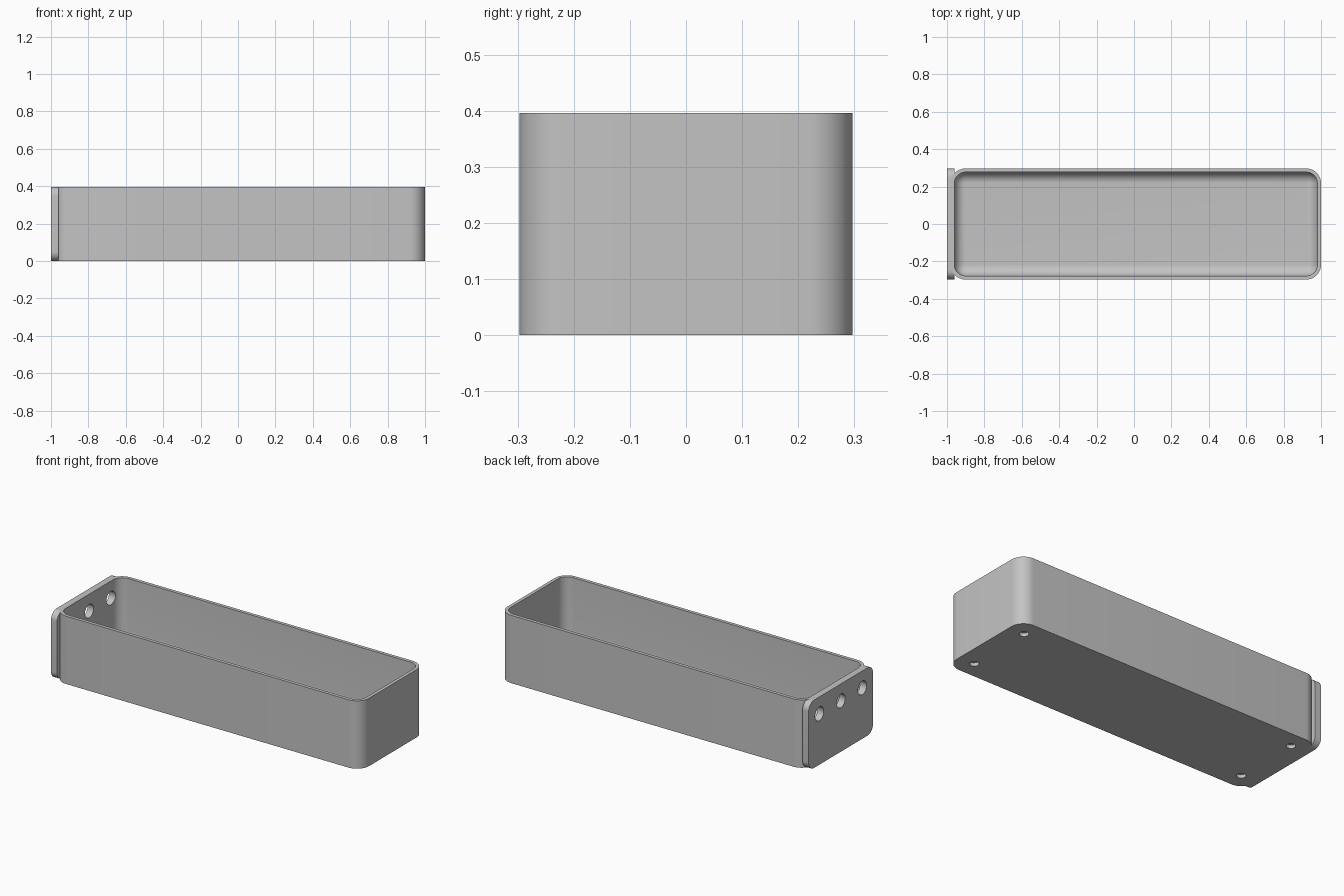
import bpy
import bmesh
import math
from mathutils import Matrix, Vector

if "Cube" in bpy.data.objects:
    bpy.data.objects.remove(bpy.data.objects["Cube"])

S = 2 / 202                     # design units to scene units
LENGTH, WIDTH, HEIGHT = 200, 60, 40
WALL, FLOOR, CORNER = 2, 3, 8
PLATE, PLATE_CORNER = 3.98, 5
ARC = 12                        # segments per rounded corner

grey = bpy.data.materials.new("plain grey")
grey.use_nodes = True
grey.diffuse_color = (0.55, 0.55, 0.55, 1)
grey.node_tree.nodes["Principled BSDF"].inputs["Base Color"].default_value = grey.diffuse_color


def rounded_rect(w, h, r):
    """Outline points of a rounded rectangle, counter-clockwise."""
    pts = []
    for i, (sx, sy) in enumerate([(1, 1), (-1, 1), (-1, -1), (1, -1)]):
        for k in range(ARC + 1):
            a = math.pi / 2 * (i + k / ARC)
            pts.append((sx * (w / 2 - r) + r * math.cos(a),
                        sy * (h / 2 - r) + r * math.sin(a)))
    return pts


def make_object(name, bm, matrix):
    bmesh.ops.remove_doubles(bm, verts=bm.verts, dist=0.001)
    bmesh.ops.recalc_face_normals(bm, faces=bm.faces)
    bm.transform(Matrix.Scale(S, 4) @ matrix)
    mesh = bpy.data.meshes.new(name)
    bm.to_mesh(mesh)
    bm.free()
    mesh.materials.append(grey)
    obj = bpy.data.objects.new(name, mesh)
    bpy.context.collection.objects.link(obj)
    return obj


def loft(name, rings, matrix):
    """Skin a stack of (width, height, radius, level) rounded rectangles."""
    bm = bmesh.new()
    loops = [[bm.verts.new((x, y, z)) for x, y in rounded_rect(w, h, r)]
             for w, h, r, z in rings]
    for a, b in zip(loops, loops[1:]):
        for i in range(len(a)):
            j = (i + 1) % len(a)
            bm.faces.new((a[i], a[j], b[j], b[i]))
    bm.faces.new(loops[0][::-1])
    bm.faces.new(loops[-1])
    return make_object(name, bm, matrix)


def hole_cutter(radius, depth, centre, axis):
    bm = bmesh.new()
    bmesh.ops.create_cone(bm, cap_ends=True, segments=40, radius1=radius,
                          radius2=radius, depth=depth)
    turn = Vector((0, 0, 1)).rotation_difference(Vector(axis)).to_matrix().to_4x4()
    cutter = make_object("hole_cutter", bm, Matrix.Translation(centre) @ turn)
    cutter.hide_render = True
    return cutter


def cut(obj, cutters):
    bpy.context.view_layer.objects.active = obj
    for cutter in cutters:
        mod = obj.modifiers.new("hole", "BOOLEAN")
        mod.operation = "DIFFERENCE"
        mod.solver = "EXACT"
        mod.object = cutter
        bpy.ops.object.modifier_apply(modifier=mod.name)


# Open tray: outer wall, flat rim, inner wall and a filleted floor
def ring(inset, z):
    return (LENGTH - 2 * inset, WIDTH - 2 * inset, CORNER - inset, z)


fillet = CORNER - WALL
rings = [ring(0, 0), ring(0, HEIGHT), ring(WALL, HEIGHT)]
for k in range(ARC + 1):
    a = math.pi / 2 * k / ARC
    rings.append(ring(WALL + fillet * (1 - math.cos(a)),
                      FLOOR + fillet * (1 - math.sin(a))))
tray = loft("tray", rings, Matrix.Translation((1, 0, 0)))

# Mounting plate on the end, standing in the y-z plane
upright = Matrix(((0, 0, 1, -101), (1, 0, 0, 0), (0, 1, 0, HEIGHT / 2), (0, 0, 0, 1)))
plate = loft("mounting_plate", [(WIDTH, HEIGHT, PLATE_CORNER, 0),
                                (WIDTH, HEIGHT, PLATE_CORNER, PLATE)], upright)

# Three through holes in the end, four shallow sockets underneath
screw_holes = [hole_cutter(4, 12, (-99, y, 30), (1, 0, 0)) for y in (-20, 0, 20)]
sockets = [hole_cutter(2.5, 4, (1 + x, y, 0), (0, 0, 1))
           for x in (-90, 90) for y in (-20, 20)]
cut(tray, screw_holes + sockets)
cut(plate, screw_holes)
for cutter in screw_holes + sockets:
    bpy.data.objects.remove(cutter)

# Smooth the curves, keep the edges crisp
bpy.ops.object.select_all(action="DESELECT")
for obj in (tray, plate):
    obj.select_set(True)
bpy.context.view_layer.objects.active = tray
bpy.ops.object.shade_smooth_by_angle(angle=math.radians(30))
